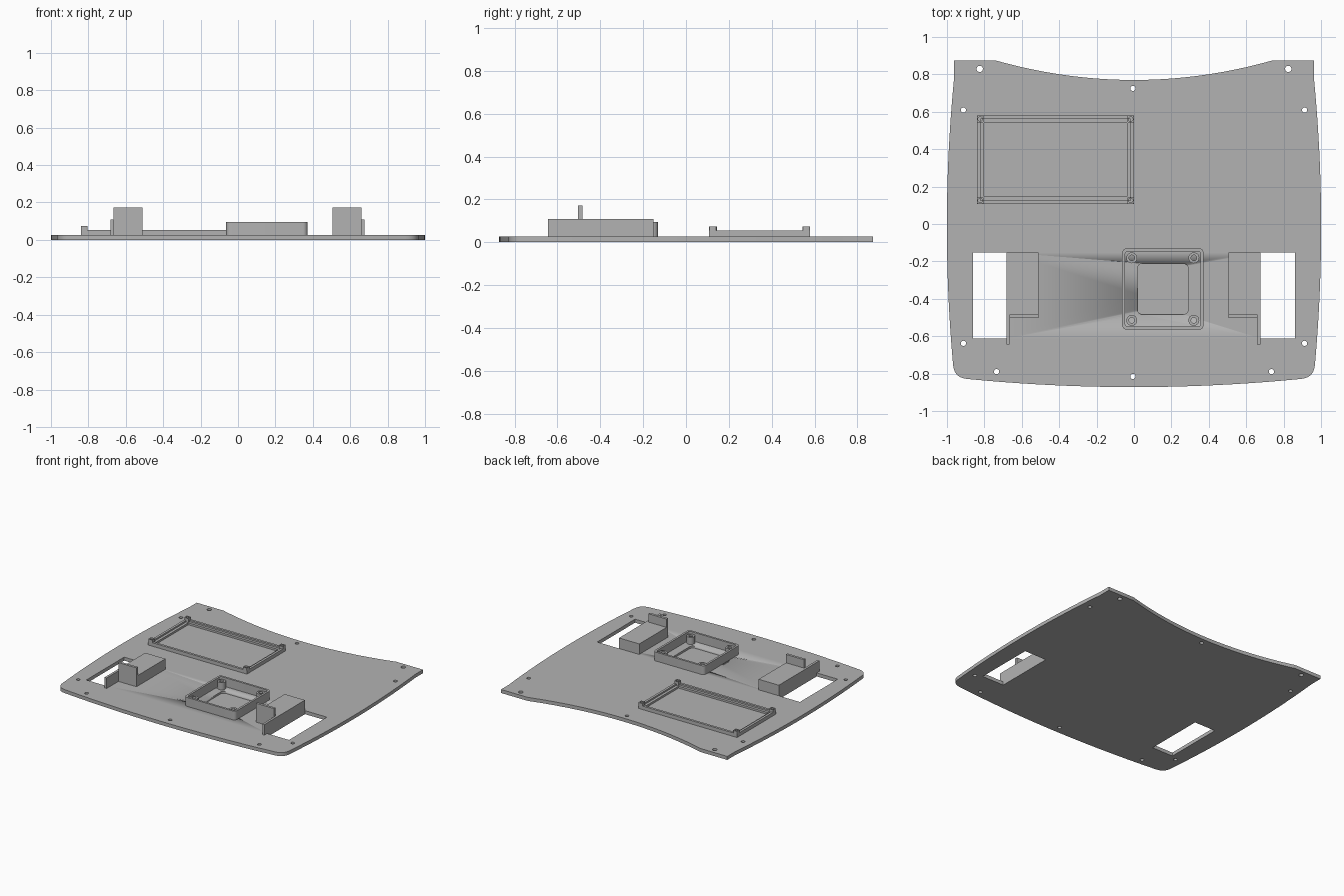
import bpy, bmesh, math
from mathutils import Vector

if "Cube" in bpy.data.objects:
    bpy.data.objects.remove(bpy.data.objects["Cube"], do_unlink=True)

grey = bpy.data.materials.new("plain grey")
grey.use_nodes = True
grey.diffuse_color = (0.45, 0.45, 0.45, 1)
grey.node_tree.nodes["Principled BSDF"].inputs["Base Color"].default_value = (0.45, 0.45, 0.45, 1)

TOP = 0.027   # upper face of the base plate
SINK = 0.02   # fittings start slightly inside the plate


def arc(a, b, bulge, n):
    """Shallow curve from a to b, pushed to the right of travel by bulge."""
    a, b = Vector(a), Vector(b)
    d = (b - a).normalized()
    out = Vector((d.y, -d.x))
    return [a.lerp(b, i / n) + out * bulge * 4 * (i / n) * (1 - i / n) for i in range(n + 1)]


def circle(x, y, r, n=20):
    return [(x + r * math.cos(i * math.tau / n), y + r * math.sin(i * math.tau / n)) for i in range(n)]


def rect(x0, y0, x1, y1, r=0, n=6):
    """Rectangle with optional rounded corners."""
    if not r:
        return [(x0, y0), (x1, y0), (x1, y1), (x0, y1)]
    pts = []
    centres = [(x1 - r, y1 - r), (x0 + r, y1 - r), (x0 + r, y0 + r), (x1 - r, y0 + r)]
    for k, (cx, cy) in enumerate(centres):
        for i in range(n + 1):
            t = (k + i / n) * math.pi / 2
            pts.append((cx + r * math.cos(t), cy + r * math.sin(t)))
    return pts


def prism(name, loops, z0, z1):
    """Upright solid from an outline; further loops become through holes."""
    curve = bpy.data.curves.new(name + "_profile", 'CURVE')
    curve.dimensions, curve.fill_mode = '2D', 'BOTH'
    curve.extrude = (z1 - z0) / 2
    for loop in loops:
        spline = curve.splines.new('POLY')
        spline.points.add(len(loop) - 1)
        for p, co in zip(spline.points, loop):
            p.co = (co[0], co[1], 0, 1)
        spline.use_cyclic_u = True
    temp = bpy.data.objects.new(name + "_profile", curve)
    bpy.context.collection.objects.link(temp)
    bpy.context.view_layer.update()
    mesh = bpy.data.meshes.new_from_object(temp.evaluated_get(bpy.context.evaluated_depsgraph_get()))
    bpy.data.objects.remove(temp, do_unlink=True)
    bpy.data.curves.remove(curve)

    bm = bmesh.new()
    bm.from_mesh(mesh)
    bmesh.ops.remove_doubles(bm, verts=bm.verts, dist=1e-5)
    bmesh.ops.translate(bm, verts=bm.verts, vec=(0, 0, (z0 + z1) / 2))
    bmesh.ops.recalc_face_normals(bm, faces=bm.faces)
    bm.to_mesh(mesh)
    bm.free()
    mesh.name = name
    mesh.materials.clear()
    mesh.materials.append(grey)
    obj = bpy.data.objects.new(name, mesh)
    bpy.context.collection.objects.link(obj)
    bpy.ops.object.select_all(action='DESELECT')
    obj.select_set(True)
    bpy.context.view_layer.objects.active = obj
    bpy.ops.object.shade_smooth_by_angle(angle=math.radians(30))
    return obj


# Base plate: bowed sides, hollowed back edge, rounded front corners
outline = [(0.962, 0.873)]
outline += arc((0.735, 0.873), (-0.735, 0.873), -0.103, 32)
outline += [(-0.962, 0.873)]
outline += arc((-0.962, 0.78), (-0.967, -0.755), 0.036, 24)
outline += arc((-0.967, -0.755), (-0.895, -0.828), 0.021, 8)[1:]
outline += arc((-0.895, -0.828), (0.895, -0.828), 0.044, 32)[1:]
outline += arc((0.895, -0.828), (0.967, -0.755), 0.021, 8)[1:]
outline += arc((0.967, -0.755), (0.962, 0.78), 0.036, 24)[1:]

holes = [circle(-0.006, 0.725, 0.014), circle(-0.006, -0.815, 0.014)]
for s in (-1, 1):
    holes += [circle(s * 0.825, 0.829, 0.017), circle(s * 0.912, 0.609, 0.014),
              circle(s * 0.912, -0.638, 0.014), circle(s * 0.735, -0.789, 0.014)]
holes += [rect(-0.862, -0.612, -0.683, -0.152), rect(0.676, -0.612, 0.862, -0.152)]
plate = prism("base_plate", [outline] + holes, 0, TOP)

# Shallow pocket in the plate inside the square housing
pocket = prism("pocket_cutter", [rect(0.018, -0.485, 0.29, -0.21, 0.03)], 0.012, 0.06)
pocket.hide_render = True
pocket.hide_viewport = True
cut = plate.modifiers.new("pocket", 'BOOLEAN')
cut.operation, cut.object, cut.solver = 'DIFFERENCE', pocket, 'EXACT'

# Square housing with four screw posts
prism("square_housing", [rect(-0.063, -0.565, 0.372, -0.13, 0.025),
                         rect(-0.047, -0.549, 0.356, -0.146, 0.014)], SINK, 0.095)
for x in (-0.012, 0.32):
    for y in (-0.515, -0.181):
        prism("housing_post", [circle(x, y, 0.029), circle(x, y, 0.015)], SINK, 0.082)

# Rectangular screen frame with inner ledge and raised corner posts
fx0, fy0, fx1, fy1 = -0.84, 0.108, 0.0, 0.579
prism("frame_wall", [rect(fx0, fy0, fx1, fy1),
                     rect(fx0 + 0.018, fy0 + 0.018, fx1 - 0.018, fy1 - 0.018)], SINK, 0.054)
prism("frame_ledge", [rect(fx0 + 0.017, fy0 + 0.017, fx1 - 0.017, fy1 - 0.017),
                      rect(fx0 + 0.038, fy0 + 0.038, fx1 - 0.038, fy1 - 0.038)], SINK, 0.042)
for x in (fx0 + 0.018, fx1 - 0.018):
    for y in (fy0 + 0.018, fy1 - 0.018):
        prism("frame_post", [rect(x - 0.018, y - 0.018, x + 0.018, y + 0.018, 0.006, 3),
                             circle(x, y, 0.012)], SINK, 0.073)

# Side brackets: block, tall front tab and low fin beside each opening
for side, s, shift in (("right", -1, -0.007), ("left", 1, 0)):
    def slab(part, xa, xb, y0, y1, z1):
        a, b = sorted((s * xa + shift, s * xb + shift))
        prism(side + part, [rect(a, y0, b, y1)], 0 if part == "_block" else SINK, z1)
    slab("_block", 0.504, 0.676, -0.49, -0.152, 0.108)
    slab("_tab", 0.504, 0.659, -0.503, -0.484, 0.172)
    slab("_fin", 0.658, 0.676, -0.645, -0.486, 0.108)
